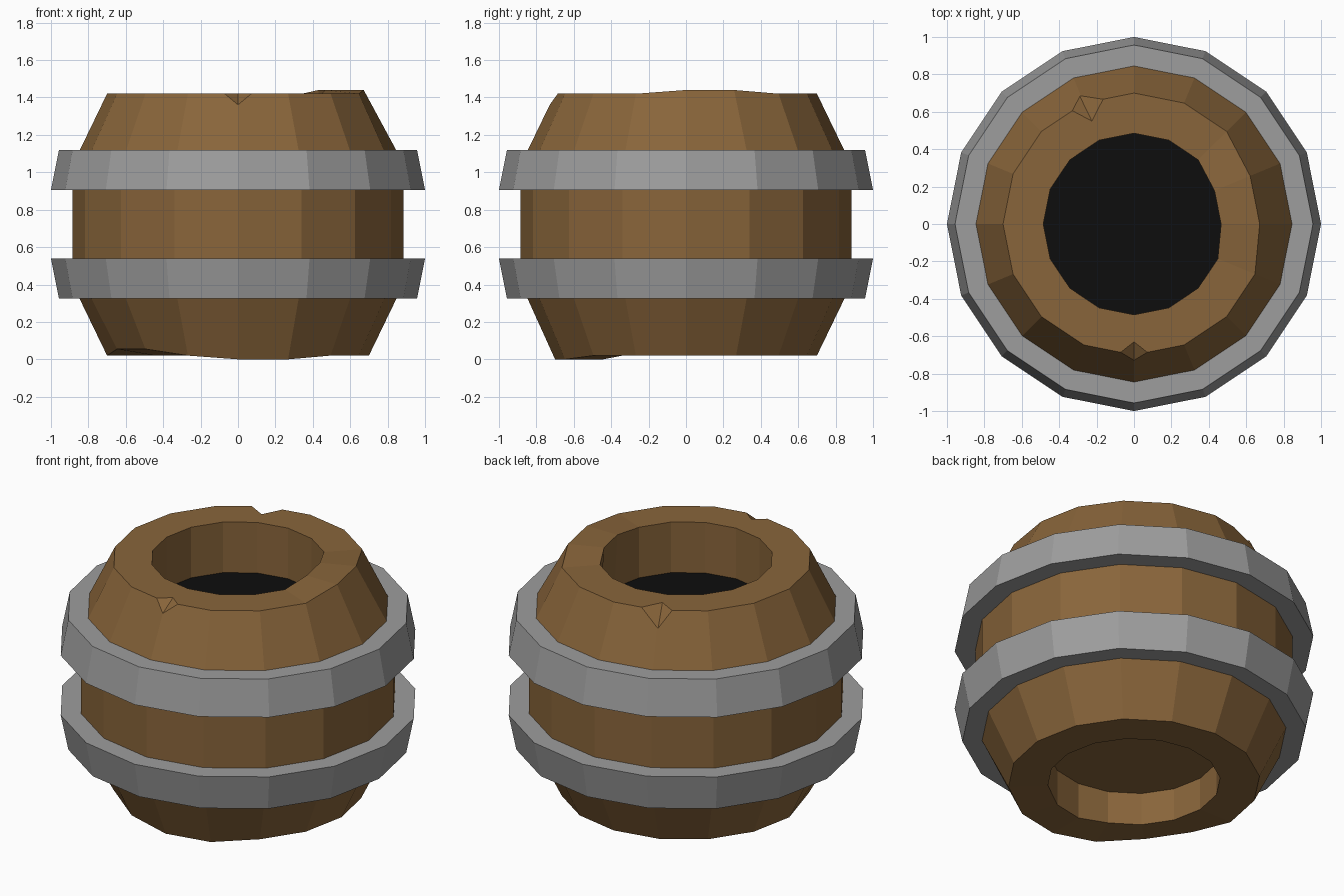
import bpy, bmesh, math
from mathutils import Vector

SIDES = 16

cube = bpy.data.objects.get("Cube")
if cube:
    bpy.data.objects.remove(cube, do_unlink=True)


def material(name, rgb):
    mat = bpy.data.materials.new(name)
    mat.use_nodes = True
    mat.diffuse_color = (*rgb, 1)
    bsdf = next(n for n in mat.node_tree.nodes if n.type == 'BSDF_PRINCIPLED')
    bsdf.inputs["Base Color"].default_value = (*rgb, 1)
    return mat


wood = material("brown wood", (0.25, 0.13, 0.043))
metal = material("grey metal", (0.34, 0.34, 0.34))
black = material("black inside", (0.004, 0.004, 0.004))


def finish(bm, name, mats):
    bmesh.ops.recalc_face_normals(bm, faces=bm.faces)
    mesh = bpy.data.meshes.new(name)
    bm.to_mesh(mesh)
    bm.free()
    obj = bpy.data.objects.new(name, mesh)
    bpy.context.collection.objects.link(obj)
    for mat in mats:
        mesh.materials.append(mat)
    return obj


def lathe(bm, profile, closed):
    """Spin (radius, height) points; cap both ends when not closed."""
    rings = []
    for r, z in profile:
        angles = [2 * math.pi * i / SIDES for i in range(SIDES)]
        rings.append([bm.verts.new((r * math.cos(a), r * math.sin(a), z)) for a in angles])
    pairs = list(zip(rings, rings[1:]))
    if closed:
        pairs.append((rings[-1], rings[0]))
    for lo, hi in pairs:
        for i in range(SIDES):
            j = (i + 1) % SIDES
            bm.faces.new((lo[i], lo[j], hi[j], hi[i]))
    if not closed:
        bm.faces.new(rings[0])
        bm.faces.new(rings[-1])
    return rings


# Barrel body with a recess at each end
bm = bmesh.new()
profile = [(0.48, 0.22), (0.48, 0.02), (0.70, 0.02), (0.845, 0.32), (0.885, 0.41),
           (0.885, 1.03), (0.845, 1.12), (0.70, 1.42), (0.485, 1.42), (0.485, 1.11)]
rings = lathe(bm, profile, closed=False)
bm.faces.ensure_lookup_table()
bm.faces[-1].material_index = 1

# Uneven stave ends: raised at the top, lowered and worn at the bottom
for i in (0, 1):
    for ring in (rings[7], rings[8]):
        ring[i].co.z = 1.44
        ring[i].co.x *= 0.96
        ring[i].co.y *= 0.96
for i in (12, 13):
    for ring in (rings[1], rings[2]):
        ring[i].co.z = 0
for i in (9, 10):
    rings[2][i].co.z = 0.055
barrel = finish(bm, "barrel_body", [wood, black])


# Chipped notches in the top rim
def notch(tip, low, side_a, side_b):
    tip = Vector(tip)
    bm = bmesh.new()
    bm.verts.new(tip)
    reach = [tip + (Vector(p) - tip) * 2 for p in (low, side_a, side_b)]
    for p in reach:
        bm.verts.new(p)
    bm.verts.new(reach[0] + Vector((0, 0, 0.5)))
    bmesh.ops.convex_hull(bm, input=bm.verts)
    cutter = finish(bm, "notch_cutter", [wood])
    cutter.hide_render = True
    mod = barrel.modifiers.new("notch", 'BOOLEAN')
    mod.operation = 'DIFFERENCE'
    mod.solver = 'EXACT'
    mod.object = cutter
    bpy.context.view_layer.objects.active = barrel
    bpy.ops.object.modifier_apply(modifier=mod.name)
    bpy.data.objects.remove(cutter, do_unlink=True)


notch((0, -0.63, 1.42), (0, -0.73, 1.36), (-0.07, -0.685, 1.42), (0.07, -0.685, 1.42))
notch((-0.225, 0.55, 1.42), (-0.29, 0.684, 1.33), (-0.345, 0.614, 1.42), (-0.165, 0.668, 1.42))

# Two tapered metal hoops, wide edge toward the middle
for name, wide, narrow in (("lower_hoop", 0.54, 0.325), ("upper_hoop", 0.905, 1.12)):
    bm = bmesh.new()
    lathe(bm, [(0.80, wide), (1.0, wide), (0.957, narrow), (0.80, narrow)], closed=True)
    finish(bm, name, [metal])
